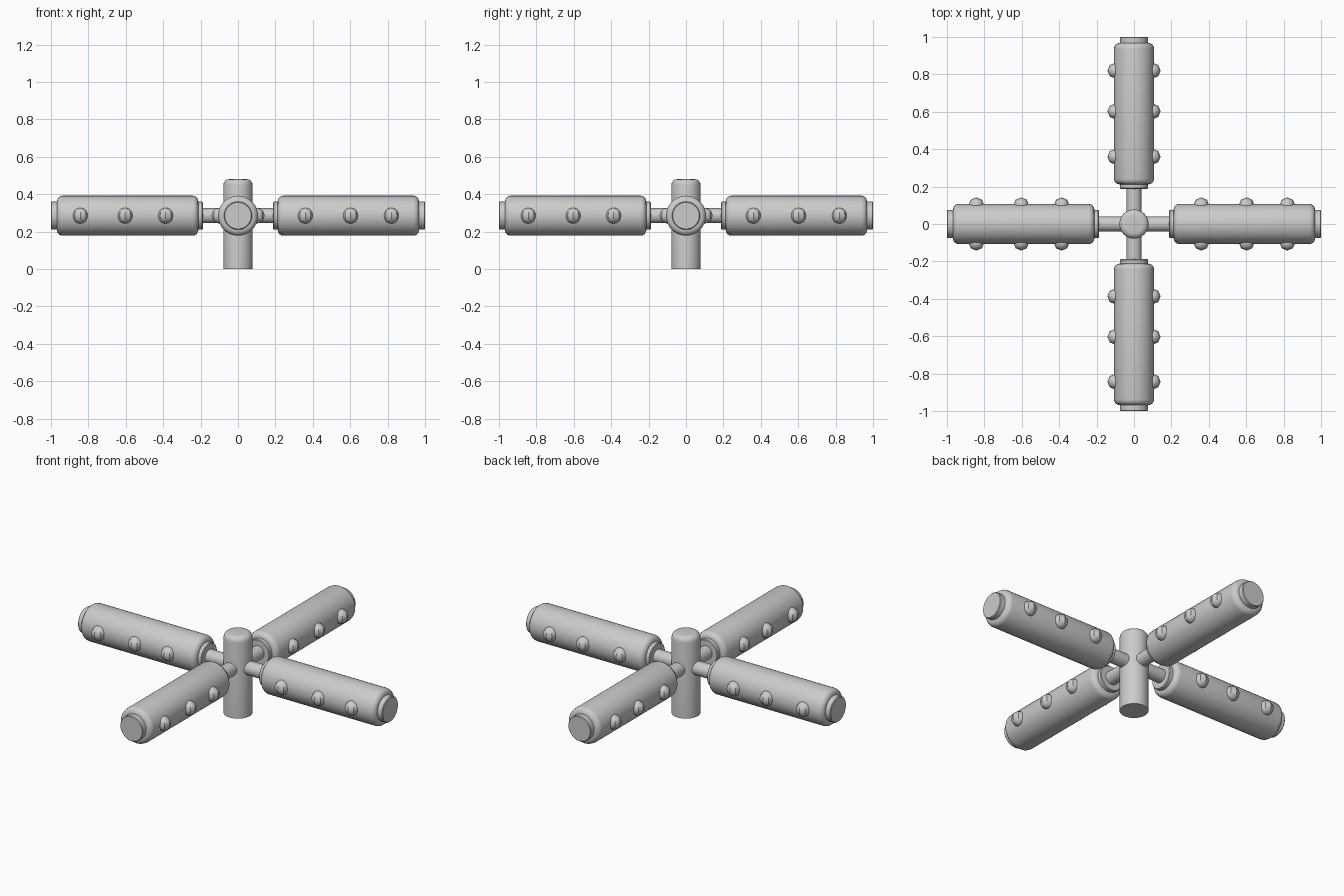
import bpy, math
from mathutils import Matrix, Vector

if "Cube" in bpy.data.objects:
    bpy.data.objects.remove(bpy.data.objects["Cube"])

AXIS_Z = 0.285


def lathe(name, profile, matrix, sides=32):
    """Revolve (radius, height) points around local z, capping both ends."""
    verts = [(r * math.cos(2 * math.pi * i / sides), r * math.sin(2 * math.pi * i / sides), h)
             for r, h in profile for i in range(sides)]
    faces = [list(range(sides))[::-1]]
    for k in range(len(profile) - 1):
        a, b = k * sides, (k + 1) * sides
        for i in range(sides):
            j = (i + 1) % sides
            faces.append([a + i, a + j, b + j, b + i])
    faces.append([(len(profile) - 1) * sides + i for i in range(sides)])
    mesh = bpy.data.meshes.new(name)
    mesh.from_pydata(verts, [], faces)
    obj = bpy.data.objects.new(name, mesh)
    bpy.context.collection.objects.link(obj)
    obj.matrix_world = matrix
    smooth(obj)
    return obj


def smooth(obj):
    bpy.ops.object.select_all(action='DESELECT')
    obj.select_set(True)
    bpy.context.view_layer.objects.active = obj
    bpy.ops.object.shade_smooth_by_angle(angle=math.radians(35))


def rounded(radius, start, end, bevel, round_start=True, steps=4):
    """Profile of a cylinder with rounded rims."""
    arc = [(radius - bevel + bevel * math.cos(t), bevel - bevel * math.sin(t))
           for t in (math.pi / 2 * k / steps for k in range(steps + 1))]
    top = [(r, end - h) for r, h in arc]
    bottom = [(r, start + h) for r, h in reversed(arc)] if round_start else [(radius, start)]
    return bottom + [(r, h) for r, h in top]


# Upright hub with a rounded top
hub = [(r, h) for r, h in rounded(0.078, 0, 0.48, 0.03, round_start=False)]
hub = hub[:1] + sorted(hub[1:], key=lambda p: p[1])
lathe("hub", hub, Matrix.Identity(4))

# Four arms; opposite arms have slightly different stud spacing
near_studs = (0.36, 0.602, 0.82)
far_studs = (0.387, 0.603, 0.843)
for n, label in enumerate(("right", "back", "left", "front")):
    turn = Matrix.Translation((0, 0, AXIS_Z)) @ Matrix.Rotation(n * math.pi / 2, 4, 'Z')
    arm = turn @ Matrix.Rotation(math.pi / 2, 4, 'Y')

    # Thin axle, padded roller and the two end collars
    lathe(label + "_axle", [(0.04, 0.0), (0.04, 0.22)], arm, 24)
    roller = rounded(0.107, 0.212, 0.968, 0.03)
    lathe(label + "_roller", roller, arm)
    lathe(label + "_inner_collar", rounded(0.075, 0.188, 0.25, 0.004, steps=1), arm)
    lathe(label + "_outer_collar", rounded(0.075, 0.94, 1.0, 0.004, steps=1), arm)

    # Low-poly studs along both sides of the roller
    for k, d in enumerate(near_studs if n < 2 else far_studs):
        for side in (-1, 1):
            bpy.ops.mesh.primitive_uv_sphere_add(
                segments=8, ring_count=8, radius=0.042,
                location=turn @ Vector((d, side * 0.1, 0)))
            stud = bpy.context.object
            stud.rotation_euler.z = n * math.pi / 2
            stud.name = f"{label}_stud_{k + 1}_{'a' if side < 0 else 'b'}"
            smooth(stud)
